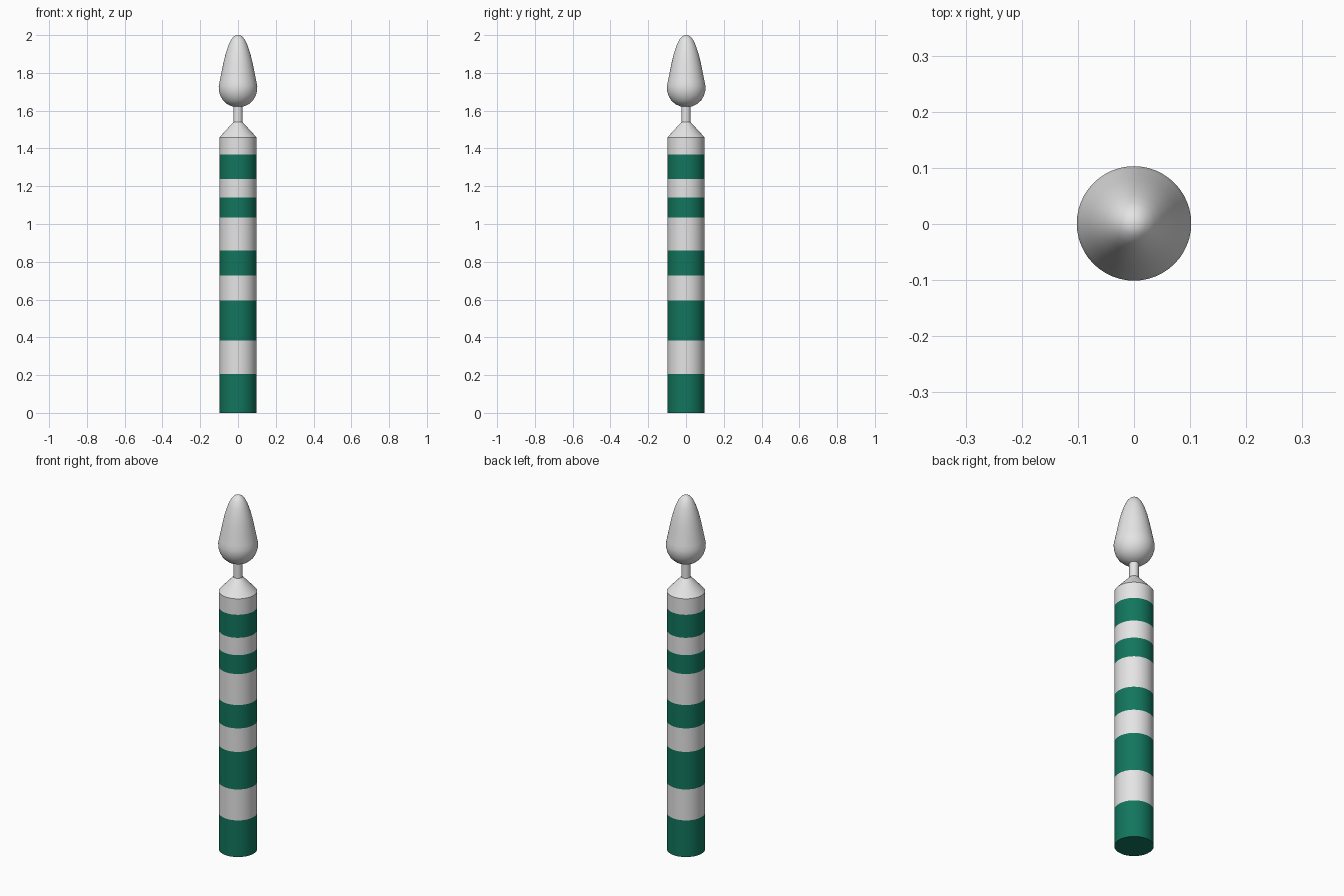
import bpy, bmesh, math

if "Cube" in bpy.data.objects:
    bpy.data.objects.remove(bpy.data.objects["Cube"])

def material(name, rgb):
    m = bpy.data.materials.new(name)
    m.diffuse_color = (*rgb, 1)
    m.use_nodes = True
    m.node_tree.nodes["Principled BSDF"].inputs["Base Color"].default_value = m.diffuse_color
    return m

white = material("white wax", (0.78, 0.78, 0.78))
green = material("green stripe", (0.006, 0.18, 0.11))

def lathe(name, profile, mats, segments=48, rule=None, offset=(0, 0), angle=30):
    """Revolve (radius, z) points about z; rule(z) gives the material index."""
    bm = bmesh.new()
    rings = []
    for r, z in profile:
        if r == 0:
            rings.append([bm.verts.new((*offset, z))] * segments)
        else:
            rings.append([bm.verts.new((offset[0] + r * math.cos(2 * math.pi * i / segments),
                                        offset[1] + r * math.sin(2 * math.pi * i / segments), z))
                          for i in range(segments)])
    for a, b in zip(rings, rings[1:]):
        for i in range(segments):
            j = (i + 1) % segments
            f = bm.faces.new(list(dict.fromkeys((a[i], a[j], b[j], b[i]))))
            if rule:
                f.material_index = rule(f.calc_center_median().z)
    bmesh.ops.recalc_face_normals(bm, faces=bm.faces[:])
    me = bpy.data.meshes.new(name)
    bm.to_mesh(me)
    bm.free()
    for m in mats:
        me.materials.append(m)
    ob = bpy.data.objects.new(name, me)
    bpy.context.collection.objects.link(ob)
    bpy.ops.object.select_all(action='DESELECT')
    ob.select_set(True)
    bpy.context.view_layer.objects.active = ob
    bpy.ops.object.shade_smooth_by_angle(angle=math.radians(angle))
    return ob

# Striped candle body with tapered shoulder and wick
R = 0.098
edges = [0, 0.207, 0.382, 0.594, 0.727, 0.859, 1.034, 1.141, 1.239, 1.369]
stripes = list(zip(edges[0::2], edges[1::2]))
body = [(0, 0)] + [(R, z) for z in edges] + [(R, 1.459), (0.024, 1.54), (0.024, 1.64), (0, 1.64)]
lathe("candle_body", body, [white, green],
      rule=lambda z: int(any(a <= z < b for a, b in stripes)))

# Teardrop flame
flame = [(0, 1.617), (0.03, 1.622), (0.058, 1.635), (0.08, 1.655), (0.094, 1.68), (0.101, 1.705),
         (0.102, 1.73), (0.097, 1.755), (0.088, 1.80), (0.078, 1.85), (0.066, 1.90), (0.051, 1.945),
         (0.037, 1.975), (0.022, 1.993), (0.01, 1.999), (0, 2.0)]
lathe("flame", flame, [white], offset=(0, 0.001), angle=60)
